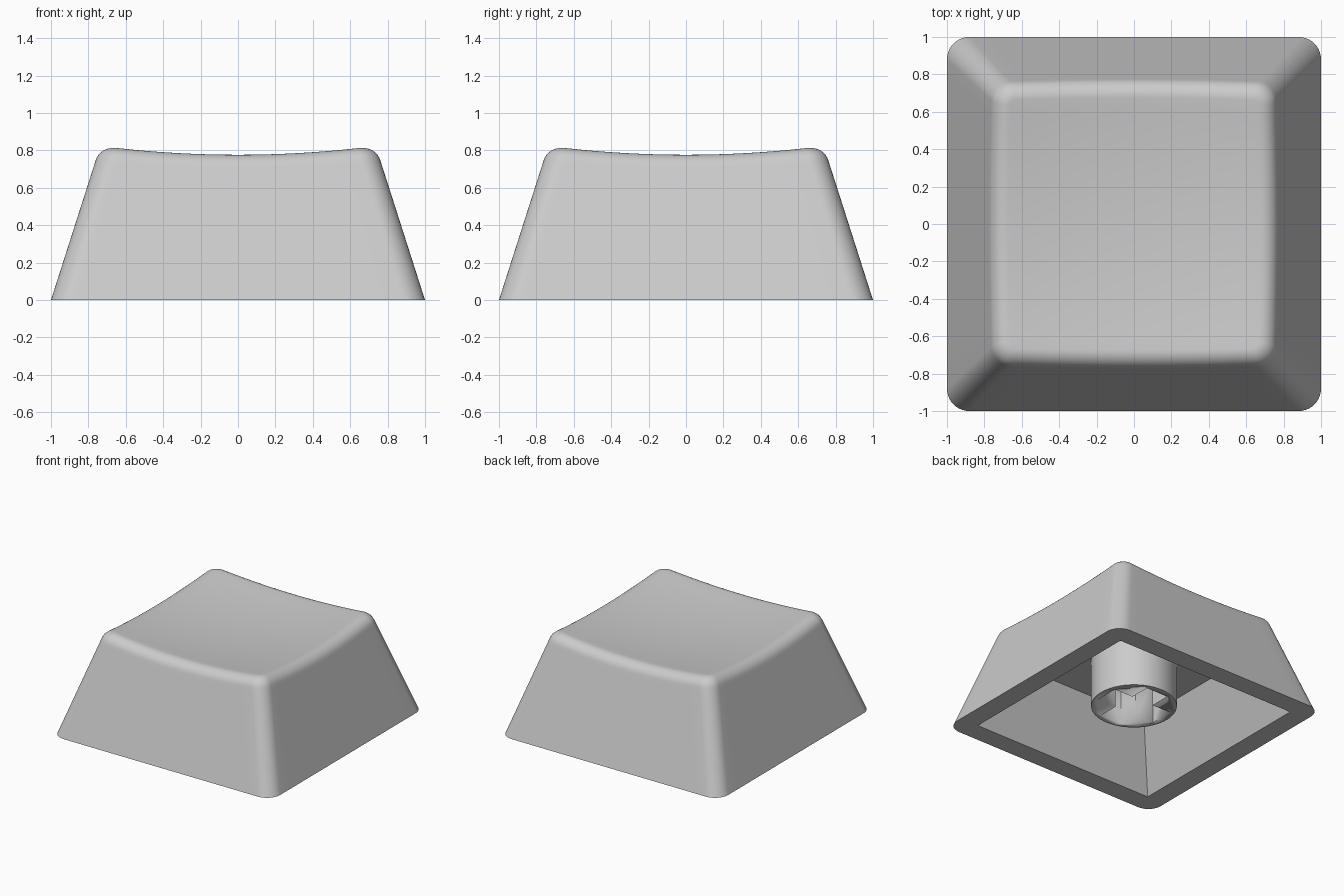
import bpy, bmesh, math
from mathutils import Vector

if "Cube" in bpy.data.objects:
    bpy.data.objects.remove(bpy.data.objects["Cube"])

WALL_SLOPE = 0.32      # inward lean of the outer walls
FILLET = 0.075         # length of the soft rim between wall and dish
CORNER_STEPS, SIDE_STEPS, FILLET_STEPS, DISH_STEPS = 10, 16, 8, 12

grey = bpy.data.materials.new("light_grey_plastic")
grey.diffuse_color = (0.6, 0.6, 0.6, 1)
grey.use_nodes = True
grey.node_tree.nodes["Principled BSDF"].inputs["Base Color"].default_value = grey.diffuse_color


def make_object(name, bm, angle=30):
    bmesh.ops.remove_doubles(bm, verts=bm.verts, dist=1e-5)
    bmesh.ops.recalc_face_normals(bm, faces=bm.faces)
    mesh = bpy.data.meshes.new(name)
    bm.to_mesh(mesh)
    bm.free()
    mesh.materials.append(grey)
    ob = bpy.data.objects.new(name, mesh)
    bpy.context.collection.objects.link(ob)
    bpy.ops.object.select_all(action='DESELECT')
    ob.select_set(True)
    bpy.context.view_layer.objects.active = ob
    bpy.ops.object.shade_smooth_by_angle(angle=math.radians(angle))
    return ob


# Rounded square as (corner sign, outward direction) pairs
outline = []
signs = [(1, 1), (-1, 1), (-1, -1), (1, -1)]
for q in range(4):
    here, there = Vector(signs[q]), Vector(signs[(q + 1) % 4])
    for i in range(CORNER_STEPS + 1):
        a = math.pi / 2 * (q + i / CORNER_STEPS)
        d = Vector((math.cos(a), math.sin(a)))
        outline.append((here, d))
    for i in range(1, SIDE_STEPS):
        outline.append((here.lerp(there, i / SIDE_STEPS), d))


def spot(item, half, radius, z):
    p = item[0] * (half - radius) + item[1] * radius
    return Vector((p.x, p.y, z))


def wall(item, z):
    return spot(item, 1 - WALL_SLOPE * z, 0.12 - 0.02 * z, z)


def dish(p):
    return 0.735 + 0.09 * (p.x ** 2 + p.y ** 2)


def column(item):
    """Points from the inner ceiling, round the skirt, over the rim to the dish."""
    pts = [spot(item, 0.61, 0, 0.50), spot(item, 0.835, 0, 0), wall(item, 0)]
    z = 0.8
    for _ in range(12):
        z = dish(wall(item, z))
    drop = FILLET / math.hypot(1, WALL_SLOPE)
    edge, low = wall(item, z), wall(item, z - drop)
    high = spot(item, 1 - WALL_SLOPE * z - FILLET, 0.12 - 0.02 * z - FILLET, 0)
    high.z = dish(high)
    pts.append(wall(item, z - drop - 0.02))
    for i in range(FILLET_STEPS + 1):
        t = i / FILLET_STEPS
        a, b, c = (1 - t) ** 2, 2 * t * (1 - t) * 0.77, t * t
        pts.append((low * a + edge * b + high * c) / (a + b + c))
    for i in range(1, DISH_STEPS):
        p = high * (1 - i / DISH_STEPS)
        p.z = dish(p)
        pts.append(p)
    return pts


# Hollow cap with sloped walls and a scooped top
bm = bmesh.new()
cols = [[bm.verts.new(p) for p in column(item)] for item in outline]
centre = bm.verts.new((0, 0, 0.735))
for k, left in enumerate(cols):
    right = cols[(k + 1) % len(cols)]
    for j in range(len(left) - 1):
        bm.faces.new((left[j], right[j], right[j + 1], left[j + 1]))
    bm.faces.new((left[-1], right[-1], centre))
bm.faces.new([c[0] for c in cols])
make_object("cap_shell", bm)


def prism(points, z0, z1):
    bm = bmesh.new()
    low = [bm.verts.new((x, y, z0)) for x, y in points]
    high = [bm.verts.new((x, y, z1)) for x, y in points]
    bm.faces.new(low)
    bm.faces.new(high)
    for i in range(len(points)):
        j = (i + 1) % len(points)
        bm.faces.new((low[i], low[j], high[j], high[i]))
    return bm


# Round stem with a cross-shaped socket
circle = [(0.323 * math.cos(i * math.tau / 64), 0.323 * math.sin(i * math.tau / 64))
          for i in range(64)]
stem = make_object("stem", prism(circle, 0.11, 0.52))
L, W = 0.27, 0.10
cross = [(L, -W), (L, W), (W, W), (W, L), (-W, L), (-W, W),
         (-L, W), (-L, -W), (-W, -W), (-W, -L), (W, -L), (W, -W)]
cutter = make_object("socket_cutter", prism(cross, 0.0, 0.46))
cutter.hide_render = True
cutter.hide_set(True)
cut = stem.modifiers.new("socket", 'BOOLEAN')
cut.operation = 'DIFFERENCE'
cut.solver = 'EXACT'
cut.object = cutter
